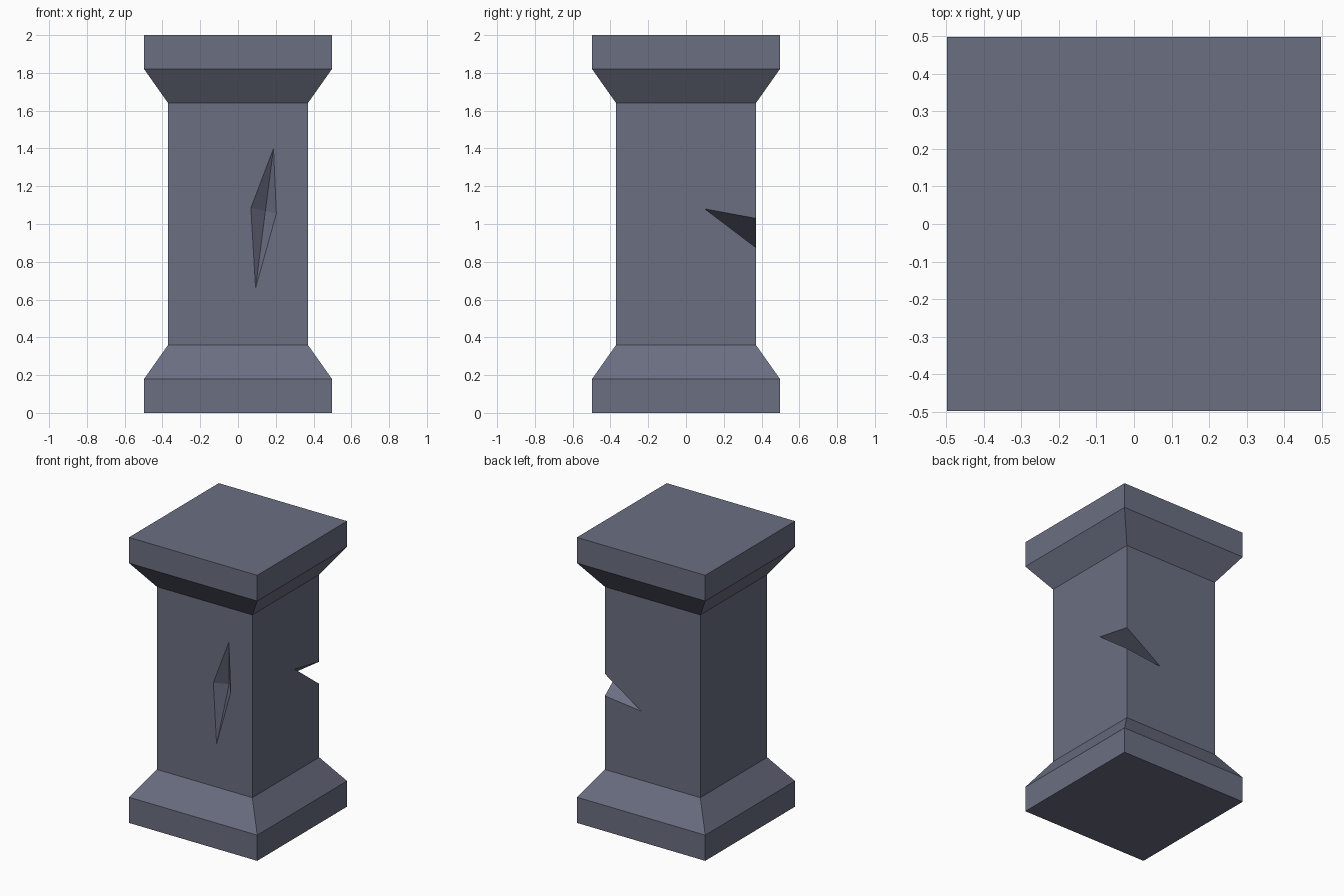
import bpy, bmesh
from mathutils import Vector

if "Cube" in bpy.data.objects:
    bpy.data.objects.remove(bpy.data.objects["Cube"])

# One flat slate colour
slate = bpy.data.materials.new("slate_stone")
slate.diffuse_color = (0.145, 0.156, 0.22, 1)
slate.use_nodes = True
slate.node_tree.nodes["Principled BSDF"].inputs["Base Color"].default_value = slate.diffuse_color


def add_object(name, bm):
    bmesh.ops.recalc_face_normals(bm, faces=bm.faces)
    mesh = bpy.data.meshes.new(name)
    bm.to_mesh(mesh)
    bm.free()
    mesh.materials.append(slate)
    obj = bpy.data.objects.new(name, mesh)
    bpy.context.collection.objects.link(obj)
    return obj


def hull(name, points):
    bm = bmesh.new()
    for p in points:
        bm.verts.new(p)
    bmesh.ops.convex_hull(bm, input=bm.verts)
    obj = add_object(name, bm)
    obj.hide_render = True
    obj.display_type = 'WIRE'
    return obj


# Pillar: square rings stacked along a (half width, height) profile
profile = [(0.497, 0), (0.497, 0.18), (0.37, 0.36),
           (0.37, 1.64), (0.497, 1.82), (0.497, 2.0)]
bm = bmesh.new()
rings = [[bm.verts.new((sx * w, sy * w, z))
          for sx, sy in ((-1, -1), (1, -1), (1, 1), (-1, 1))] for w, z in profile]
for low, high in zip(rings, rings[1:]):
    for i in range(4):
        j = (i + 1) % 4
        bm.faces.new((low[i], low[j], high[j], high[i]))
bm.faces.new(rings[0][::-1])
bm.faces.new(rings[-1])
pillar = add_object("pillar", bm)

# Front gash: shallow four-sided pyramid, extended out past the surface
apex = Vector((0.145, -0.306, 1.07))
rim = [(0.188, 1.40), (0.068, 1.085), (0.093, 0.66), (0.203, 1.055)]
gash = hull("gash_cutter", [apex] + [
    apex + (Vector((x, -0.37, z)) - apex) * 1.5 for x, z in rim])

# Corner chip: wedge whose two faces meet on the line a-b
a, b = Vector((0.37, 0.10, 1.08)), Vector((0.089, 0.37, 0.844))
mid = (a + b) / 2
chip = hull("chip_cutter", [a, b] + [
    mid + (Vector((0.37, 0.37, z)) - mid) * 1.5 for z in (1.03, 0.875)])

# Carve both damage marks
for cutter in (gash, chip):
    mod = pillar.modifiers.new(cutter.name, 'BOOLEAN')
    mod.operation = 'DIFFERENCE'
    mod.solver = 'EXACT'
    mod.object = cutter
